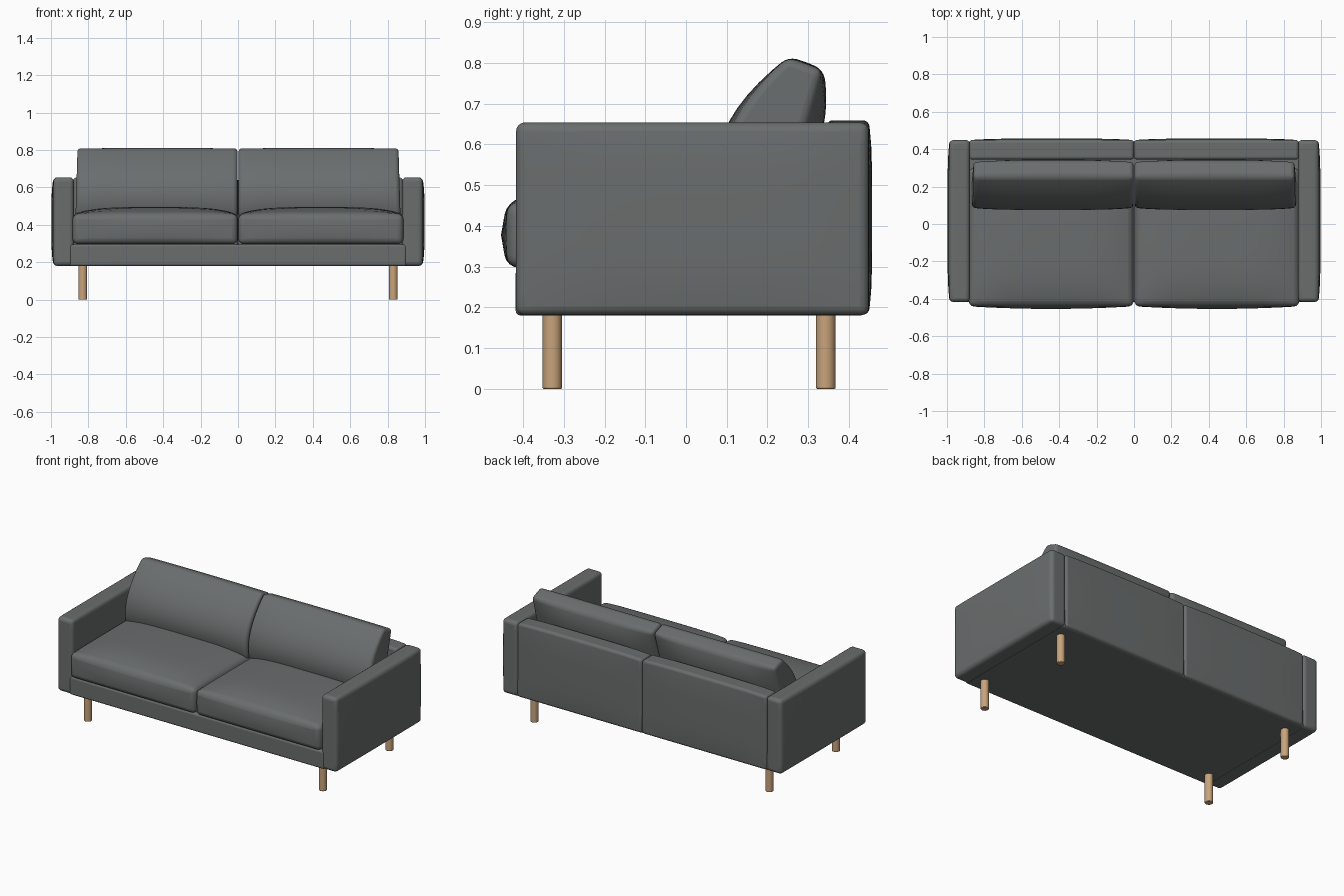
import bpy, bmesh, math
from mathutils import Vector

if "Cube" in bpy.data.objects:
    bpy.data.objects.remove(bpy.data.objects["Cube"])


def material(name, rgb):
    m = bpy.data.materials.new(name)
    m.diffuse_color = (*rgb, 1)
    m.use_nodes = True
    m.node_tree.nodes["Principled BSDF"].inputs["Base Color"].default_value = m.diffuse_color
    return m


FABRIC = material("grey fabric", (0.145, 0.155, 0.155))
WOOD = material("light wood", (0.58, 0.37, 0.20))


def finish(name, bm, mat, bevel, segments=4):
    bmesh.ops.recalc_face_normals(bm, faces=bm.faces)
    me = bpy.data.meshes.new(name)
    bm.to_mesh(me)
    bm.free()
    ob = bpy.data.objects.new(name, me)
    bpy.context.collection.objects.link(ob)
    me.materials.append(mat)
    b = ob.modifiers.new("soft edges", 'BEVEL')
    b.width, b.segments = bevel, segments
    b.limit_method, b.angle_limit = 'ANGLE', math.radians(40)
    b.use_clamp_overlap = False
    bpy.ops.object.select_all(action='DESELECT')
    bpy.context.view_layer.objects.active = ob
    ob.select_set(True)
    bpy.ops.object.shade_smooth_by_angle(angle=math.radians(50))
    return ob


def padded(name, shape, cells, bevel):
    """Gridded box, -1..1 on each axis, reshaped by shape(u, v, w)."""
    bm = bmesh.new()
    bmesh.ops.create_cube(bm, size=2)
    for axis in range(3):
        no = Vector([float(i == axis) for i in range(3)])
        for k in range(1, cells[axis]):
            bmesh.ops.bisect_plane(bm, geom=bm.verts[:] + bm.edges[:] + bm.faces[:],
                                   plane_co=no * (2 * k / cells[axis] - 1), plane_no=no)
    for v in bm.verts:
        v.co = shape(*v.co)
    return finish(name, bm, FABRIC, bevel)


def lerp(a, b, t):
    return a + (b - a) * (t + 1) / 2


def dome(a, b, p=2):
    return (1 - abs(a) ** p) * (1 - abs(b) ** p)


# Base frame
padded("base", lambda u, v, w: (0.9 * u, lerp(-0.418, 0.44, v), lerp(0.18, 0.295, w)),
       (6, 4, 1), 0.012)

for s, side in ((-1, "left"), (1, "right")):

    # Armrest with slightly padded outer face
    def arm(u, v, w):
        x = lerp(0.878, 0.987, u)
        if u > 0:
            x += 0.011 * dome(v, w, 4)
        return s * x, lerp(-0.417, 0.449, v), lerp(0.18, 0.654, w)
    padded(side + "_arm", arm, (2, 10, 8), 0.022)

    # Back rest panel
    def back(u, v, w):
        y = lerp(0.345, 0.449, v) + max(v, 0) * 0.008 * dome(u, w, 4)
        z = lerp(0.182, 0.652, w) + max(w, 0) * 0.007 * (1 - u ** 4)
        return s * lerp(0.001, 0.88, u), y, z
    padded(side + "_back_panel", back, (10, 2, 8), 0.015)

    # Seat cushion, crowned on top and rounded in front
    def seat(u, v, w):
        x = lerp(0.002, 0.884, u)
        y = lerp(-0.44, 0.30, v) + min(v, 0) * 0.014 * dome(u, w)
        z = lerp(0.297, 0.458, w) + max(w, 0) * 0.037 * dome(u, v, 4)
        return s * x, y, z
    padded(side + "_seat_cushion", seat, (14, 12, 2), 0.03)

    # Leaning wedge shaped back cushion
    def pillow(u, v, w):
        front_y, front_z = lerp(0.10, 0.25, w), lerp(0.44, 0.814, w)
        rear_y, rear_z = lerp(0.23, 0.337, w), lerp(0.44, 0.782, w)
        y, z = lerp(front_y, rear_y, v), lerp(front_z, rear_z, v)
        arc = 1 - w * w
        if v < 0:
            y += v * arc * (0.068 + 0.015 * (1 - u ** 4))
        else:
            y += v * arc * 0.045 * (1 - u ** 4)
        z += max(w, 0) ** 4 * 0.004 * dome(u, v)
        return s * lerp(0.003, lerp(0.869, 0.858, w), u), y, z
    padded(side + "_back_cushion", pillow, (14, 4, 12), 0.02)

    # Round wooden legs
    for y, end in ((-0.328, "front"), (0.343, "rear")):
        bm = bmesh.new()
        bmesh.ops.create_cone(bm, cap_ends=True, segments=24, radius1=0.024,
                              radius2=0.024, depth=0.19)
        bmesh.ops.translate(bm, verts=bm.verts, vec=(s * 0.83, y, 0.095))
        finish(f"{side}_{end}_leg", bm, WOOD, 0.003, 2)
